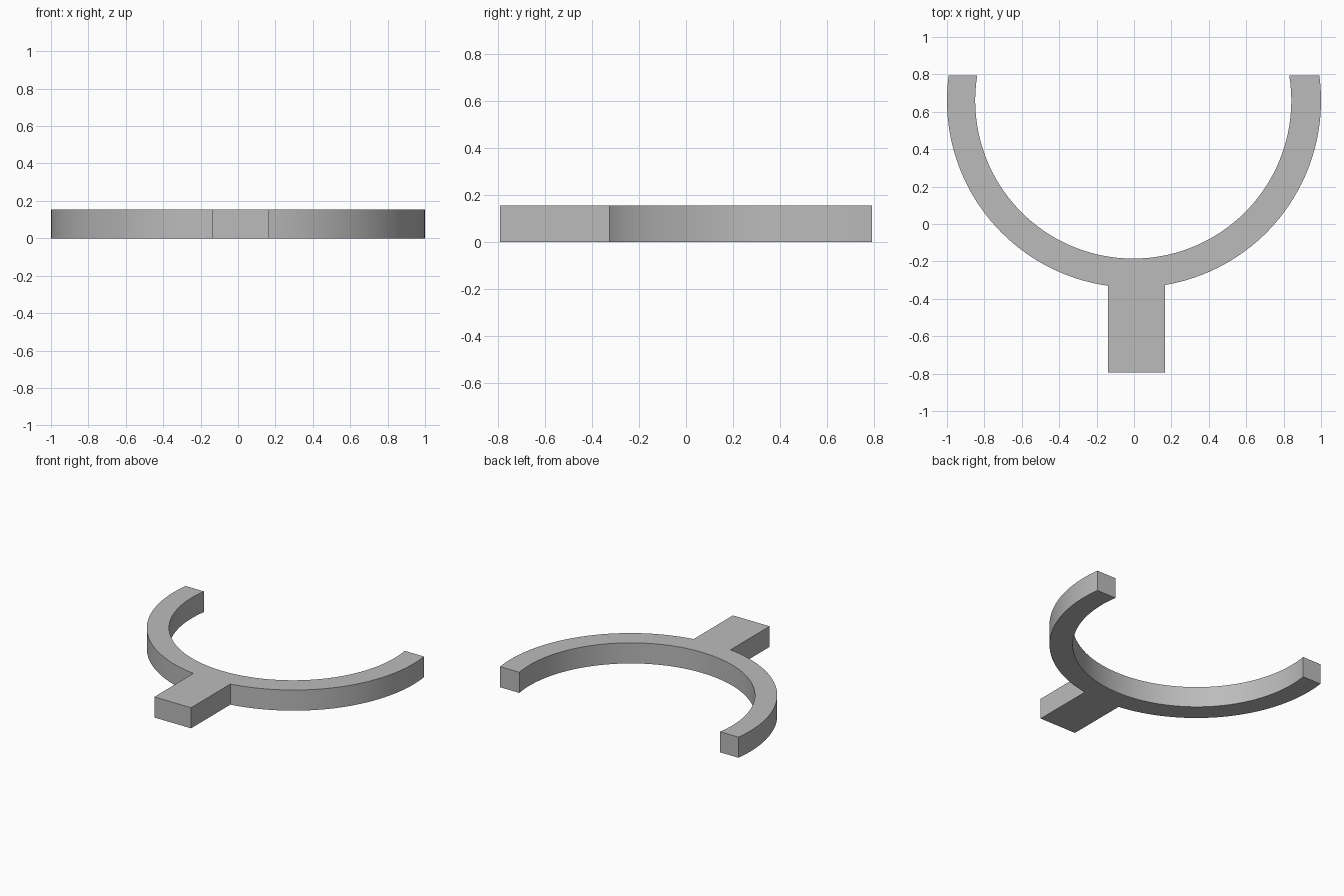
import bpy
import bmesh
from math import asin, acos, pi, cos, sin

cube = bpy.data.objects.get("Cube")
if cube:
    bpy.data.objects.remove(cube, do_unlink=True)

HEIGHT = 0.155
BACK, FRONT = 0.793, -0.793
CENTRE_Y = 0.66
OUTER, INNER = 1.0, 0.845
INNER_X = -0.004
HANDLE_LEFT, HANDLE_RIGHT = 0.165, -0.14

grey = bpy.data.materials.new("plain grey")
grey.use_nodes = True
colour = (0.5, 0.5, 0.5, 1)
grey.diffuse_color = colour
grey.node_tree.nodes["Principled BSDF"].inputs["Base Color"].default_value = colour


def arc(radius, start, end, steps, cx=0.0):
    """Points along an arc around the ring centre."""
    angles = [start + (end - start) * i / steps for i in range(steps + 1)]
    return [(cx + radius * cos(a), CENTRE_Y + radius * sin(a)) for a in angles]


# Angles where the ring is cut off and where the handle meets it
outer_tip = asin((BACK - CENTRE_Y) / OUTER)
inner_tip = asin((BACK - CENTRE_Y) / INNER)
join_left = -acos(HANDLE_LEFT / OUTER)
join_right = -acos(HANDLE_RIGHT / OUTER)

# Outline: left arm, handle, right arm, then back along the inside
outline = arc(OUTER, outer_tip, join_left, 36)
outline += [(HANDLE_LEFT, FRONT), (HANDLE_RIGHT, FRONT)]
outline += arc(OUTER, join_right, -pi - outer_tip, 36)
outline += arc(INNER, -pi - inner_tip, inner_tip, 76, INNER_X)

# Raise the outline into a solid
bm = bmesh.new()
base = bm.faces.new([bm.verts.new((x, y, 0)) for x, y in outline])
raised = bmesh.ops.extrude_face_region(bm, geom=[base], use_keep_orig=True)
top_verts = [v for v in raised["geom"] if isinstance(v, bmesh.types.BMVert)]
bmesh.ops.translate(bm, verts=top_verts, vec=(0, 0, HEIGHT))
bmesh.ops.recalc_face_normals(bm, faces=bm.faces)
mesh = bpy.data.meshes.new("open_ring_with_handle")
bm.to_mesh(mesh)
bm.free()
mesh.materials.append(grey)

ring = bpy.data.objects.new("open_ring_with_handle", mesh)
bpy.context.collection.objects.link(ring)
bpy.ops.object.select_all(action="DESELECT")
ring.select_set(True)
bpy.context.view_layer.objects.active = ring
bpy.ops.object.shade_smooth_by_angle(angle=0.5)
